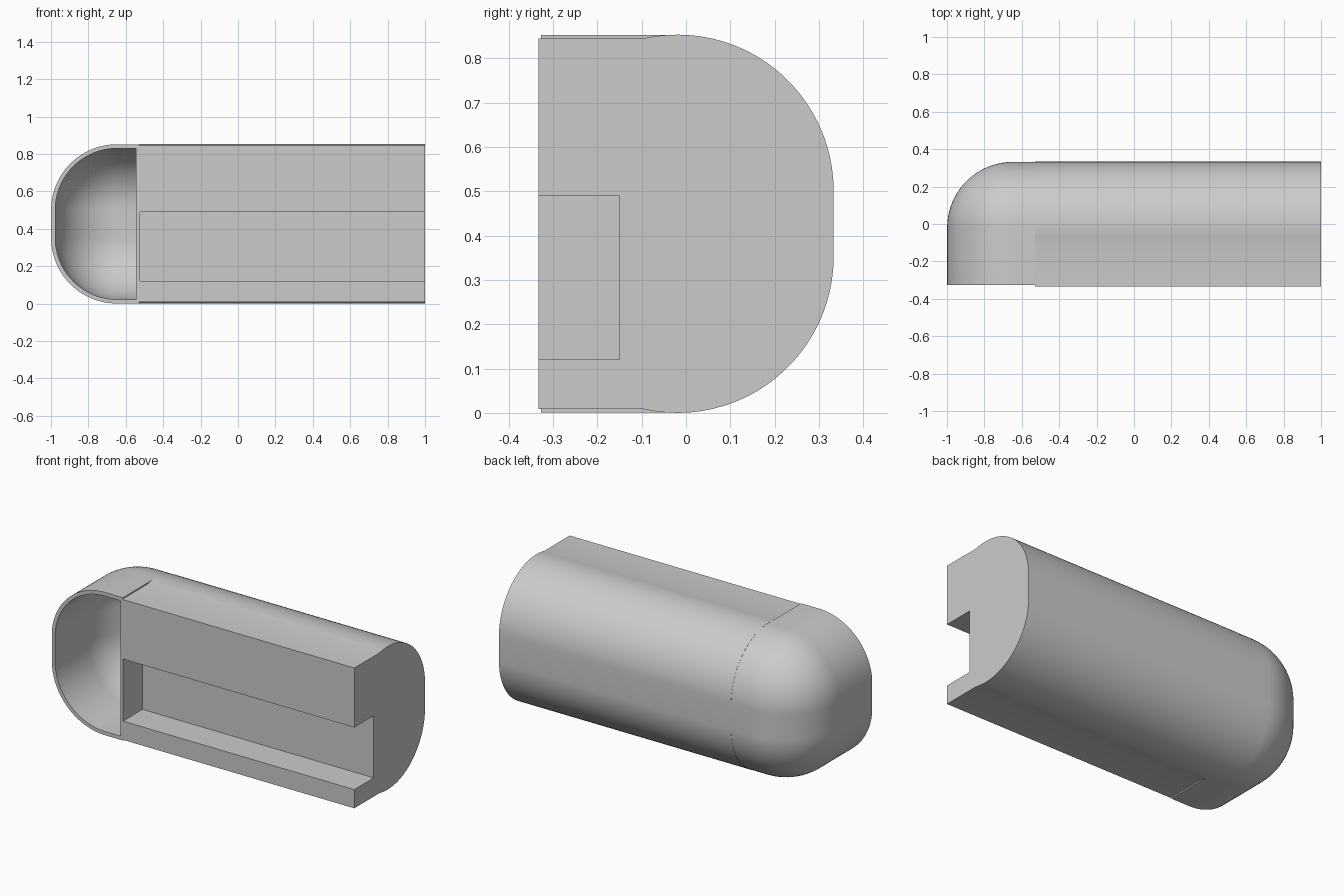
import bpy, bmesh
from math import sin, cos, pi

cube = bpy.data.objects.get("Cube")
if cube:
    bpy.data.objects.remove(cube, do_unlink=True)

GREY = (0.6, 0.6, 0.6, 1)
mat = bpy.data.materials.new("plain grey")
mat.use_nodes = True
mat.diffuse_color = GREY
mat.node_tree.nodes["Principled BSDF"].inputs["Base Color"].default_value = GREY

SEGS = 24
Z_LOW, Z_HIGH = 0.352, 0.501     # centres of the lower and upper rounding
Y_MID = -0.019                   # where the rounding starts in depth
RADIUS = 0.352


def loft(name, rows):
    """Skin closed rows of points and cap both ends."""
    bm = bmesh.new()
    loops = [[bm.verts.new(p) for p in row] for row in rows]
    for a, b in zip(loops, loops[1:]):
        for i in range(len(a)):
            j = (i + 1) % len(a)
            bm.faces.new((a[i], a[j], b[j], b[i]))
    bm.faces.new(loops[0])
    bm.faces.new(loops[-1])
    bmesh.ops.remove_doubles(bm, verts=bm.verts, dist=0.0001)
    bmesh.ops.recalc_face_normals(bm, faces=bm.faces)
    mesh = bpy.data.meshes.new(name)
    bm.to_mesh(mesh)
    bm.free()
    mesh.materials.append(mat)
    obj = bpy.data.objects.new(name, mesh)
    bpy.context.collection.objects.link(obj)
    return obj


def smooth(obj):
    bpy.ops.object.select_all(action='DESELECT')
    obj.select_set(True)
    bpy.context.view_layer.objects.active = obj
    bpy.ops.object.shade_smooth_by_angle(angle=0.5)


# Long body: D-shaped profile along x
START = -0.22                    # the rounding begins just before the crown
angles = [START + (pi / 2 - START) * i / SEGS for i in range(SEGS + 1)]
upper = [(Y_MID + RADIUS * sin(a), Z_HIGH + RADIUS * cos(a)) for a in angles]
upper = [(-0.333, upper[0][1])] + upper
lower = [(y, Z_LOW + Z_HIGH - z) for y, z in reversed(upper)]
body = loft("body", [[(x, y, z) for y, z in upper + lower] for x in (-0.53, 1.0)])

# Slot along the front, open at the left end
slot = loft("slot_cutter", [[(x, y, z) for y, z in
            ((-0.5, 0.12), (-0.15, 0.12), (-0.15, 0.49), (-0.5, 0.49))]
            for x in (-0.525, 1.2)])
cut = body.modifiers.new("slot", 'BOOLEAN')
cut.object = slot
cut.solver = 'EXACT'
bpy.context.view_layer.objects.active = body
bpy.ops.object.modifier_apply(modifier="slot")
bpy.data.objects.remove(slot, do_unlink=True)
smooth(body)


# Hollow rounded end: cavity rows from the back forward, then outer rows back
def outline(y, r, x_end):
    arc = [pi / 2 * i / SEGS for i in range(SEGS + 1)]
    top = [(-0.648 - r * sin(a), y, Z_HIGH + r * cos(a)) for a in arc]
    low = [(x, y, Z_LOW + Z_HIGH - z) for x, y, z in reversed(top)]
    return [(x_end, y, Z_HIGH + r)] + top + low + [(x_end, y, Z_LOW - r)]


def dome(radius, x_end):
    rows = [outline(-0.327, radius, x_end)]
    for i in range(SEGS + 1):
        a = pi / 2 * i / SEGS
        rows.append(outline(Y_MID + radius * sin(a), radius * cos(a), x_end))
    return rows


inner = dome(RADIUS - 0.023, -0.545)
outer = dome(RADIUS - 0.001, -0.53)
end = loft("hollow_end", inner[::-1] + outer)
smooth(end)
